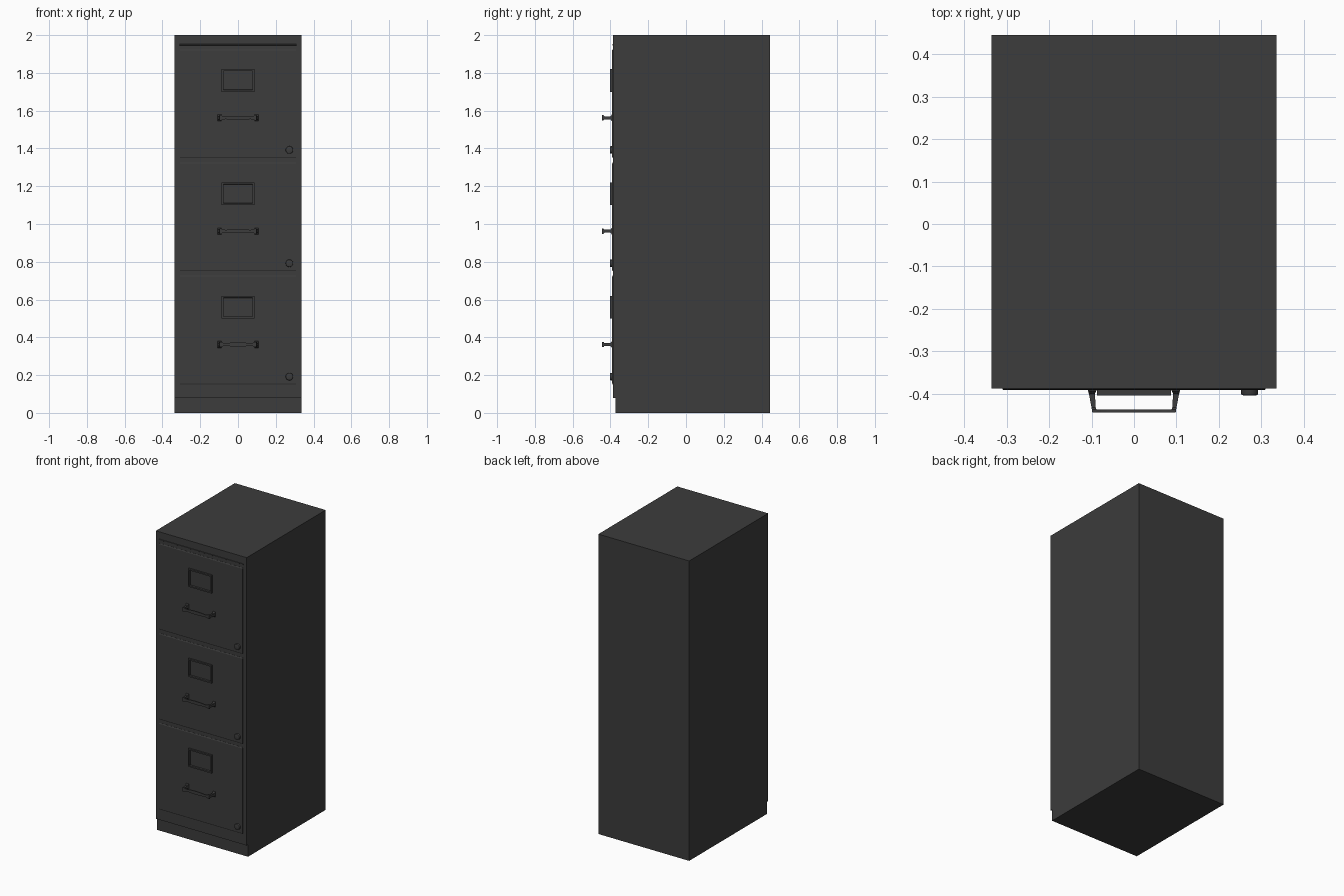
import bpy, bmesh, math
from mathutils import Matrix

if "Cube" in bpy.data.objects:
    bpy.data.objects.remove(bpy.data.objects["Cube"])

paint = bpy.data.materials.new("dark_paint")
paint.diffuse_color = (0.045, 0.045, 0.045, 1)
paint.use_nodes = True
paint.node_tree.nodes["Principled BSDF"].inputs["Base Color"].default_value = paint.diffuse_color


def make(name, bm):
    bmesh.ops.recalc_face_normals(bm, faces=bm.faces)
    me = bpy.data.meshes.new(name)
    bm.to_mesh(me)
    bm.free()
    ob = bpy.data.objects.new(name, me)
    bpy.context.collection.objects.link(ob)
    me.materials.append(paint)
    return ob


def extrude_x(name, profile, half):
    """Extrude a (y, z) outline symmetrically along x."""
    bm = bmesh.new()
    face = bm.faces.new([bm.verts.new((-half, y, z)) for y, z in profile])
    new = bmesh.ops.extrude_face_region(bm, geom=[face])["geom"]
    moved = [v for v in new if isinstance(v, bmesh.types.BMVert)]
    bmesh.ops.translate(bm, vec=(2 * half, 0, 0), verts=moved)
    return make(name, bm)


def loft(bm, rings):
    """Skin a row of four-point rings and cap the ends."""
    rows = [[bm.verts.new(p) for p in r] for r in rings]
    for a, b in zip(rows, rows[1:]):
        for i in range(4):
            j = (i + 1) % 4
            bm.faces.new((a[i], a[j], b[j], b[i]))
    bm.faces.new(rows[0])
    bm.faces.new(rows[-1])


def label_holder(name, z):
    """Block with a recessed window on its front."""
    bm = bmesh.new()
    m = Matrix.Translation((0, -0.394, z)) @ Matrix.Diagonal((0.174, 0.018, 0.12, 1))
    bmesh.ops.create_cube(bm, size=1, matrix=m)
    front = min(bm.faces, key=lambda f: f.calc_center_median().y)
    bmesh.ops.inset_region(bm, faces=[front], thickness=0.013)
    bmesh.ops.inset_region(bm, faces=[front], thickness=0.003)
    bmesh.ops.translate(bm, vec=(0, 0.009, 0), verts=front.verts)
    return make(name, bm)


def handle(name, z):
    bm = bmesh.new()
    # arms: y, inner x, outer x, half height
    arm = [(-0.388, 0.087, 0.108, 0.018), (-0.393, 0.089, 0.108, 0.017),
           (-0.400, 0.092, 0.106, 0.008), (-0.432, 0.090, 0.100, 0.008),
           (-0.437, 0.088, 0.099, 0.014), (-0.444, 0.088, 0.098, 0.014)]
    for s in (-1, 1):
        loft(bm, [[(s * a, y, z - h), (s * b, y, z - h), (s * b, y, z + h), (s * a, y, z + h)]
                  for y, a, b, h in arm])
    # grip: x, half height, waisted towards the ends
    half = [(0.092, 0.013), (0.078, 0.009), (0.065, 0.007), (0.035, 0.010), (0.0, 0.011)]
    grip = [(-x, h) for x, h in half] + half[-2::-1]
    loft(bm, [[(x, -0.444, z - h), (x, -0.437, z - h), (x, -0.437, z + h), (x, -0.444, z + h)]
              for x, h in grip])
    return make(name, bm)


def lock(name, z):
    bm = bmesh.new()
    turn = Matrix.Translation((0.272, -0.3945, z)) @ Matrix.Rotation(math.pi / 2, 4, 'X')
    bmesh.ops.create_cone(bm, cap_ends=True, segments=20, radius1=0.02, radius2=0.02,
                          depth=0.017, matrix=turn)
    rim = [e for e in bm.edges if all(v.co.y < -0.40 for v in e.verts)]
    bmesh.ops.bevel(bm, geom=rim, offset=0.004, segments=2, affect='EDGES', profile=0.5)
    ob = make(name, bm)
    bpy.ops.object.select_all(action='DESELECT')
    ob.select_set(True)
    bpy.context.view_layer.objects.active = ob
    bpy.ops.object.shade_smooth_by_angle(angle=math.radians(40))


# cabinet shell with a set-back plinth and a shallow groove under the top
extrude_x("cabinet_body", [(0.445, 0), (0.445, 2), (-0.387, 2), (-0.387, 0.08),
                           (-0.373, 0.08), (-0.373, 0)], 0.335)
extrude_x("top_rail", [(-0.386, 1.945), (-0.386, 1.953), (-0.389, 1.951), (-0.389, 1.947)], 0.31)

# three drawers with their fittings
for i, (low, high) in enumerate([(0.15, 0.727), (0.75, 1.325), (1.35, 1.925)], 1):
    extrude_x(f"drawer_front_{i}", [(-0.385, low), (-0.385, high), (-0.388, high),
                                    (-0.391, high - 0.006), (-0.391, low + 0.006),
                                    (-0.388, low)], 0.308)
    base = 0.6 * (i - 1)
    label_holder(f"label_holder_{i}", base + 0.56)
    handle(f"handle_{i}", base + 0.362)
    lock(f"lock_{i}", base + 0.192)
